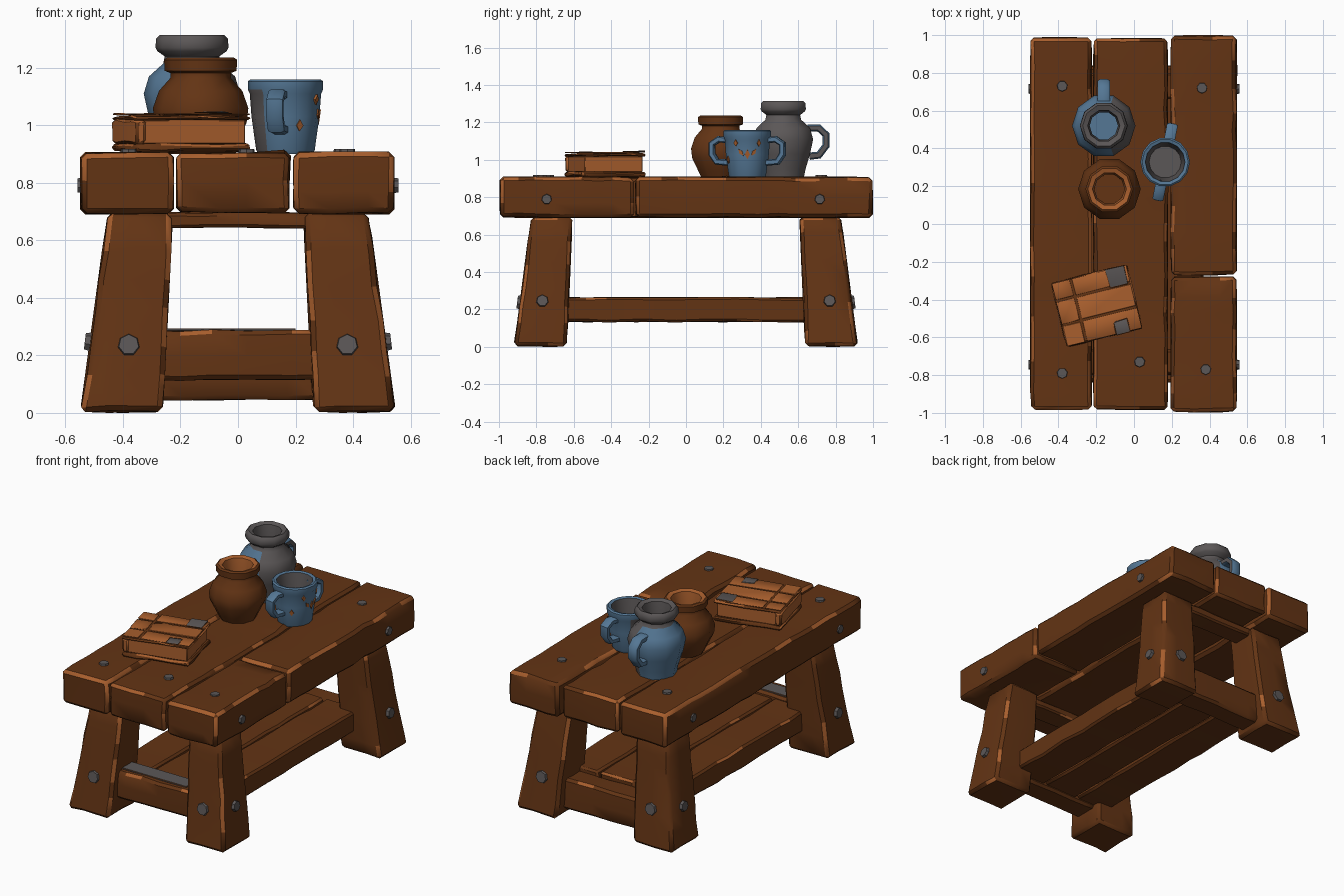
import bpy, bmesh, math, random
from mathutils import Vector, Matrix

if "Cube" in bpy.data.objects:
    bpy.data.objects.remove(bpy.data.objects["Cube"])

random.seed(7)

def material(name, rgb):
    m = bpy.data.materials.new(name)
    m.diffuse_color = (*rgb, 1)
    m.use_nodes = True
    m.node_tree.nodes["Principled BSDF"].inputs["Base Color"].default_value = m.diffuse_color
    return m

MATS = [material("dark_wood", (0.125, 0.034, 0.007)),
        material("worn_orange_wood", (0.39, 0.112, 0.026)),
        material("iron_grey", (0.105, 0.095, 0.095)),
        material("glaze_blue", (0.090, 0.185, 0.300))]
WOOD, WORN, GREY, BLUE = range(4)

def finish(name, bm, rule=None, angle=0.72):
    bmesh.ops.recalc_face_normals(bm, faces=bm.faces)
    bm.normal_update()
    for f in bm.faces:
        f.smooth = True
        if rule:
            f.material_index = rule(f.normal, f.calc_center_median())
    for e in bm.edges:
        e.smooth = len(e.link_faces) == 2 and e.calc_face_angle(0) < angle
    me = bpy.data.meshes.new(name)
    bm.to_mesh(me)
    bm.free()
    for m in MATS:
        me.materials.append(m)
    ob = bpy.data.objects.new(name, me)
    bpy.context.collection.objects.link(ob)
    return ob

def block(name, lo, hi, cuts=(1, 1, 1), bevel=0.015, wear=0.5, jitter=0.008, top=None, mat=WOOD):
    """Chipped timber block; top = (x0, x1, y0, y1) tapers it."""
    bm = bmesh.new()
    bmesh.ops.create_cube(bm, size=1)
    for i in range(3):
        for k in range(1, cuts[i]):
            no = Vector((0, 0, 0))
            no[i] = 1
            pos = -0.5 + (k + random.uniform(-0.3, 0.3)) / cuts[i]
            bmesh.ops.bisect_plane(bm, geom=bm.verts[:] + bm.edges[:] + bm.faces[:],
                                   plane_co=no * pos, plane_no=no)
    sharp = [e for e in bm.edges if e.calc_face_angle(0) > 1]
    rim = {v for e in sharp for v in e.verts}
    t = top or (lo[0], hi[0], lo[1], hi[1])
    for v in bm.verts:
        u = v.co + Vector((0.5, 0.5, 0.5))
        x = (lo[0] + (hi[0] - lo[0]) * u.x) * (1 - u.z) + (t[0] + (t[1] - t[0]) * u.x) * u.z
        y = (lo[1] + (hi[1] - lo[1]) * u.y) * (1 - u.z) + (t[2] + (t[3] - t[2]) * u.y) * u.z
        z = lo[2] + (hi[2] - lo[2]) * u.z
        side = [0 if abs(c) < 0.499 else math.copysign(1, c) for c in v.co]
        j = [random.random() * jitter * s if v in rim else 0 for s in side]
        v.co = (x - j[0], y - j[1], z - j[2])
    for f in bm.faces:
        f.material_index = mat
    res = bmesh.ops.bevel(bm, geom=sharp, offset=bevel, segments=1, affect='EDGES', profile=0.5)
    bm.normal_update()
    for f in res['faces']:
        chance = wear if f.normal.z > -0.2 else wear * 0.15
        f.material_index = WORN if random.random() < chance else WOOD
    return finish(name, bm)

def lathe(name, cx, cy, profile, n, rule):
    bm = bmesh.new()
    rings = [[bm.verts.new((cx + r * math.cos(2 * math.pi * k / n), cy + r * math.sin(2 * math.pi * k / n), z))
              for k in range(n)] for r, z in profile]
    for a, b in zip(rings, rings[1:]):
        for k in range(n):
            bm.faces.new((a[k], a[(k + 1) % n], b[(k + 1) % n], b[k]))
    bm.faces.new(rings[0])
    bm.faces.new(rings[-1])
    return finish(name, bm, rule)

def handle(name, cx, cy, angle, path, w, t, rule):
    """Sweep a rectangle along (radius, z) points in a vertical plane."""
    bm = bmesh.new()
    d, s = Vector((math.cos(angle), math.sin(angle), 0)), Vector((-math.sin(angle), math.cos(angle), 0))
    rings = []
    for i, (r, z) in enumerate(path):
        p, q = path[max(i - 1, 0)], path[min(i + 1, len(path) - 1)]
        tan = Vector((q[0] - p[0], q[1] - p[1])).normalized()
        nrm = d * -tan.y + Vector((0, 0, tan.x))
        c = Vector((cx, cy, z)) + d * r
        rings.append([bm.verts.new(c + s * a * w + nrm * b * t)
                      for a, b in ((-1, -.6), (-.6, -1), (.6, -1), (1, -.6), (1, .6), (.6, 1), (-.6, 1), (-1, .6))])
    for a, b in zip(rings, rings[1:]):
        for k in range(8):
            bm.faces.new((a[k], a[(k + 1) % 8], b[(k + 1) % 8], b[k]))
    bm.faces.new(rings[0])
    bm.faces.new(rings[-1])
    return finish(name, bm, rule)

def bolt(name, pos, direction, r):
    bm = bmesh.new()
    bmesh.ops.create_cone(bm, cap_ends=True, segments=7, radius1=r, radius2=r * 0.75, depth=0.05)
    rot = Vector(direction).to_track_quat('Z', 'Y').to_matrix().to_4x4()
    bm.transform(Matrix.Translation(pos) @ rot)
    finish(name, bm, lambda n, c: GREY, 0.4)

# table top planks
block("top_plank_left", (-0.55, -0.985, 0.69), (-0.222, 0.99, 0.908), (2, 16, 2), 0.018, 0.6)
block("top_plank_middle", (-0.216, -0.985, 0.695), (0.18, 0.985, 0.905), (3, 16, 2), 0.016, 0.45)
block("top_plank_right_front", (0.192, -0.998, 0.69), (0.545, -0.277, 0.91), (3, 7, 2), 0.018, 0.5)
block("top_plank_right_back", (0.192, -0.273, 0.69), (0.545, 1.0, 0.91), (3, 10, 2), 0.018, 0.5)

# splayed legs with bolts on both outer faces
for sx, xn in ((-1, "left"), (1, "right")):
    for sy, yn in ((-1, "front"), (1, "back")):
        xs, ys = sorted((0.26 * sx, 0.55 * sx)), sorted((0.635 * sy, 0.92 * sy))
        xt, yt = sorted((0.225 * sx, 0.455 * sx)), sorted((0.605 * sy, 0.83 * sy))
        block(f"{yn}_{xn}_leg", (xs[0], ys[0], 0), (xs[1], ys[1], 0.70), (2, 2, 6), 0.018, 0.3,
              top=(*xt, *yt))
        bolt(f"{yn}_{xn}_leg_end_bolt", (0.38 * sx, 0.878 * sy, 0.235), (0, sy, 0.12), 0.047)
        bolt(f"{yn}_{xn}_leg_side_bolt", (0.508 * sx, 0.768 * sy, 0.245), (sx, 0, 0.12), 0.04)
        bolt(f"{yn}_{xn}_top_side_bolt", (0.533 * sx, (0.73 + 0.015 * -sy) * sy, 0.79), (sx, 0, 0), 0.034)
for i, (x, y) in enumerate(((-0.38, 0.73), (0.36, 0.72), (-0.38, -0.79), (0.03, -0.73), (0.38, -0.77))):
    bolt(f"top_bolt_{i}", (x, y, 0.893), (0, 0, 1), 0.036)

# cross bars under the top and stretchers between the legs
for sy, yn, z0, z1 in ((-1, "front", 0.11, 0.29), (1, "back", 0.04, 0.24)):
    ys = sorted((0.66 * sy, 0.80 * sy))
    block(f"{yn}_top_bar", (-0.27, ys[0], 0.64), (0.27, ys[1], 0.70), (4, 1, 1), 0.01, 0.1)
    ys = sorted((0.68 * sy, 0.84 * sy))
    block(f"{yn}_stretcher", (-0.30, ys[0], z0), (0.30, ys[1], z1), (5, 1, 2), 0.015, 0.1)
block("stretcher_iron_strip", (-0.25, -0.80, 0.285), (0.2, -0.70, 0.294), bevel=0.002, wear=0, jitter=0, mat=GREY)

# low shelf planks
for i, (a, b) in enumerate(((-0.37, -0.13), (-0.126, 0.12), (0.124, 0.37))):
    block(f"shelf_plank_{i}", (a, -0.70, 0.13), (b, 0.70, 0.268), (1, 9, 1), 0.012, 0.15)

# book with cover, pages, spine, straps and iron corners
def book_part(name, lo, hi, **kw):
    ob = block("book_" + name, lo, hi, **kw)
    ob.location = (-0.197, -0.433, 0)
    ob.rotation_euler = (0, 0, math.radians(14))

book_part("bottom_cover", (-0.21, -0.178, 0.905), (0.21, 0.178, 0.94), cuts=(4, 4, 1), bevel=0.008, wear=0.2)
book_part("pages", (-0.18, -0.16, 0.935), (0.19, 0.16, 1.02), bevel=0.004, wear=1, jitter=0, mat=WORN)
book_part("spine", (-0.21, -0.175, 0.93), (-0.165, 0.175, 1.025), cuts=(1, 4, 1), bevel=0.01, wear=0.6, mat=WORN)
book_part("top_cover", (-0.21, -0.178, 1.014), (0.21, 0.178, 1.036), cuts=(4, 4, 1), bevel=0.006, wear=0.4)
for i, (a, b) in enumerate(((-0.205, -0.105), (-0.095, 0.205))):
    for j, (c, d) in enumerate(((-0.172, -0.06), (-0.052, 0.07), (0.08, 0.172))):
        book_part(f"cover_panel_{i}{j}", (a, c, 1.034), (b, d, 1.043), bevel=0.002, wear=1, jitter=0.004, mat=WORN)
book_part("iron_corner_back", (0.085, 0.07, 1.038), (0.195, 0.182, 1.05), bevel=0.003, wear=0, mat=GREY)
book_part("iron_corner_front", (0.06, -0.182, 1.038), (0.145, -0.10, 1.05), bevel=0.003, wear=0, mat=GREY)

# clay pot
PX, PY = -0.13, 0.185
def pot_rule(n, c):
    inward = n.x * (c.x - PX) + n.y * (c.y - PY) < -0.02
    return WORN if inward and c.z > 1.1 else WOOD
lathe("clay_pot", PX, PY, ((0.105, 0.90), (0.125, 0.94), (0.16, 1.01), (0.166, 1.06), (0.145, 1.12), (0.105, 1.165),
      (0.105, 1.182), (0.125, 1.19), (0.127, 1.228), (0.115, 1.236), (0.09, 1.228), (0.08, 1.15), (0.08, 1.12)),
      10, pot_rule)

# tall two-tone jug
JX, JY = -0.16, 0.52
def jug_rule(n, c):
    if c.z > 1.2:
        return GREY
    if n.z > 0.95:
        return BLUE
    return BLUE if n.x < 0.15 else GREY
lathe("tall_jug", JX, JY, ((0.115, 0.90), (0.125, 0.95), (0.15, 1.03), (0.168, 1.11), (0.15, 1.17), (0.10, 1.215),
      (0.095, 1.24), (0.12, 1.258), (0.127, 1.27), (0.125, 1.302), (0.112, 1.315), (0.085, 1.305), (0.075, 1.22),
      (0.075, 1.17)), 10, jug_rule)
handle("jug_handle", JX, JY, math.pi / 2, ((0.13, 1.17), (0.19, 1.17), (0.228, 1.135), (0.228, 1.075), (0.19, 1.025),
       (0.14, 1.02)), 0.032, 0.02, lambda n, c: GREY if n.x > 0.6 else BLUE)

# two-handled mug
MX, MY = 0.165, 0.328
def mug_rule(n, c):
    out = n.x * (c.x - MX) + n.y * (c.y - MY)
    if (out < -0.02 and c.z < 1.14) or (n.z > 0.9 and c.z < 1.1):
        return GREY
    return GREY if n.x < -0.7 and c.z < 1.13 else BLUE
lathe("mug", MX, MY, ((0.095, 0.90), (0.102, 0.915), (0.118, 1.03), (0.124, 1.11), (0.131, 1.125), (0.131, 1.153),
      (0.122, 1.16), (0.105, 1.155), (0.098, 1.10), (0.085, 0.97)), 14, mug_rule)
for i, a in enumerate((math.radians(79), math.radians(259))):
    handle(f"mug_handle_{i}", MX, MY, a, ((0.10, 1.105), (0.155, 1.11), (0.192, 1.085), (0.192, 1.03), (0.165, 0.99),
           (0.10, 0.985)), 0.029, 0.017, lambda n, c: BLUE)

# painted petals on the mug: (angle, height, half width, half length, tilt)
for i, (a, z, w, h, t) in enumerate(((0, 1.03, 0.014, 0.026, 0), (-17, 1.04, 0.010, 0.022, 35), (17, 1.04, 0.010, 0.022, -35),
                                     (-30, 1.09, 0.012, 0.018, 0), (30, 1.09, 0.012, 0.018, 0),
                                     (-64, 1.0, 0.013, 0.02, 0))):
    bm = bmesh.new()
    bmesh.ops.create_cone(bm, cap_ends=True, segments=4, radius1=1, radius2=1, depth=0.009)
    r = 0.101 + (z - 0.915) * 0.125
    bm.transform(Matrix.Translation((MX, MY, z)) @ Matrix.Rotation(math.radians(a), 4, 'Z')
                 @ Matrix.Translation((r, 0, 0)) @ Matrix.Rotation(math.radians(t), 4, 'X')
                 @ Matrix.Rotation(math.radians(98), 4, 'Y') @ Matrix.Diagonal((h, w, 1, 1)))
    finish(f"mug_petal_{i}", bm, lambda n, c: WORN)
